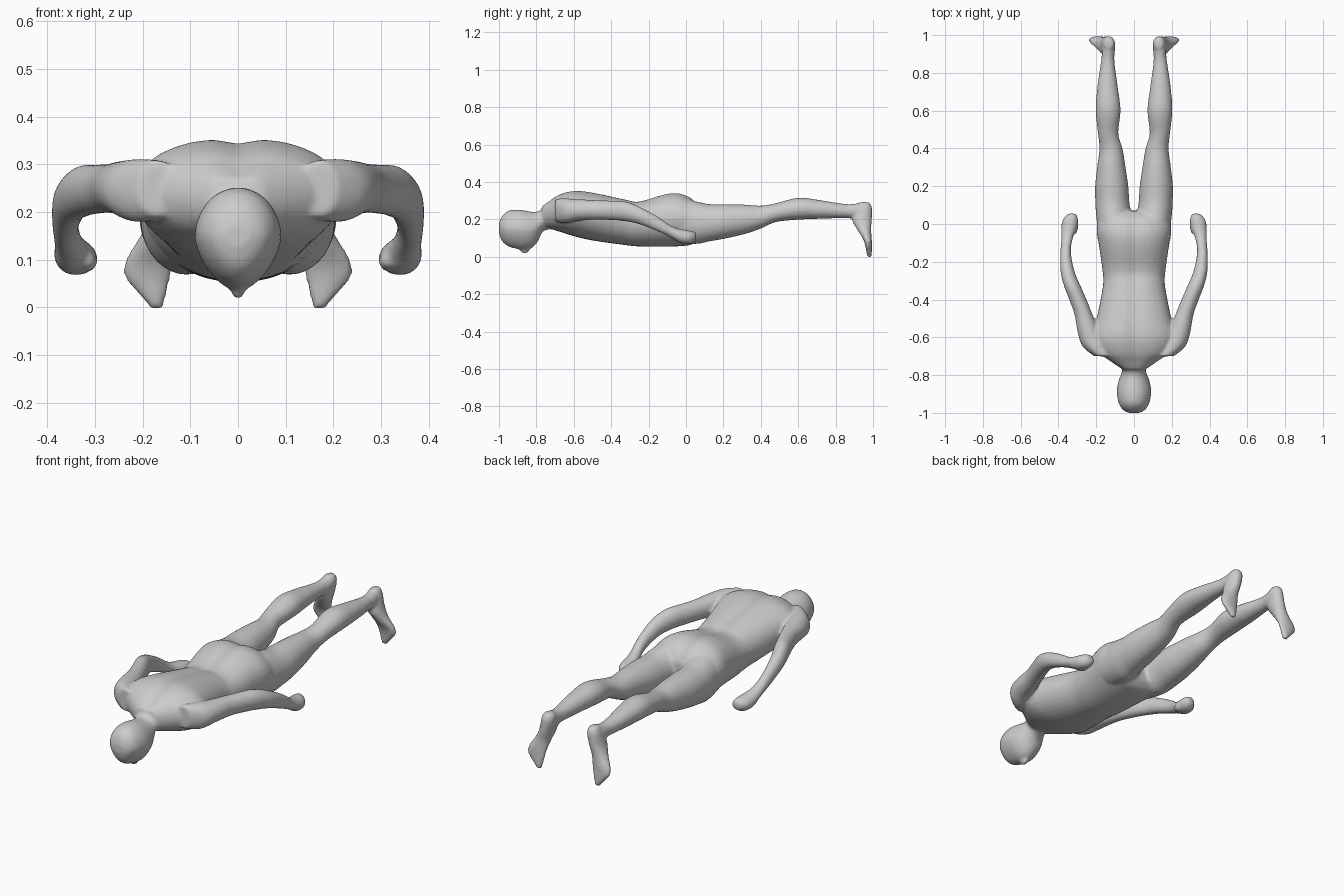
import bpy, bmesh, math
from mathutils import Matrix

SEG = 32
bm = bmesh.new()


def spline(rows, steps=4):
    """Catmull-Rom interpolation of section rows."""
    out = []
    for i in range(len(rows) - 1):
        p0, p1, p2 = rows[max(i - 1, 0)], rows[i], rows[i + 1]
        p3 = rows[min(i + 2, len(rows) - 1)]
        for s in range(steps):
            t = s / steps
            out.append([0.5 * (2 * b + (c - a) * t + (2 * a - 5 * b + 4 * c - d) * t * t
                               + (3 * b - a - 3 * c + d) * t ** 3)
                        for a, b, c, d in zip(p0, p1, p2, p3)])
    return out + [list(rows[-1])]


def loft(rows, side=1, upright=False, power=2.0, groove=0.0, taper=0.0):
    """Rows: along, centre x, low, high, half width. Sections stack on y, or on z if upright."""
    rings = []
    for along, cx, lo, hi, hw in spline(rows):
        ring = []
        for k in range(SEG):
            a = 2 * math.pi * k / SEG
            c, s = math.cos(a), math.sin(a)
            u = math.copysign(abs(c) ** (2 / power), c) * hw
            v = math.copysign(abs(s) ** (2 / power), s)
            u *= 1 + taper * min(v, 0)
            w = (lo + hi) / 2 + v * (hi - lo) / 2
            if s > 0:
                w -= groove * math.exp(-(u / 0.035) ** 2)
            x = side * (cx + u)
            ring.append(bm.verts.new((x, w, along) if upright else (x, along, w)))
        rings.append(ring)
    for a, b in zip(rings, rings[1:]):
        for k in range(SEG):
            n = (k + 1) % SEG
            bm.faces.new((a[k], a[n], b[n], b[k]))
    bm.faces.new(rings[0])
    bm.faces.new(rings[-1])


def blob(loc, size):
    bmesh.ops.create_uvsphere(bm, u_segments=20, v_segments=12, radius=1,
                              matrix=Matrix.Translation(loc) @ Matrix.Diagonal((*size, 1)))


# torso with spine groove
loft([(-.77, 0, .16, .28, .06), (-.73, 0, .15, .305, .12), (-.68, 0, .135, .335, .185),
      (-.60, 0, .11, .355, .22), (-.50, 0, .087, .347, .198), (-.33, 0, .063, .312, .165),
      (-.25, 0, .055, .300, .167), (-.12, 0, .053, .337, .185), (-.04, 0, .056, .343, .198),
      (.03, 0, .065, .315, .193), (.07, 0, .10, .26, .17)],
     power=2.3, groove=.012, taper=.12)

# head and neck
loft([(-1.0, 0, .125, .175, .028), (-.985, 0, .085, .215, .058), (-.95, 0, .055, .246, .081),
      (-.90, 0, .041, .252, .091), (-.86, 0, .036, .247, .089), (-.82, 0, .050, .240, .079),
      (-.79, 0, .085, .243, .067), (-.765, 0, .135, .260, .064), (-.71, 0, .15, .30, .078),
      (-.66, 0, .16, .31, .08)], taper=.22)

# nose
blob((0, -.862, .037), (.014, .027, .021))

for side in (-1, 1):
    # leg
    loft([(-.05, .100, .08, .32, .088), (.05, .108, .068, .297, .093), (.12, .115, .081, .282, .090),
          (.20, .118, .095, .281, .088), (.31, .120, .120, .279, .074), (.40, .122, .150, .273, .061),
          (.48, .137, .185, .286, .054), (.60, .137, .198, .315, .066), (.72, .140, .203, .302, .055),
          (.82, .140, .206, .286, .041), (.88, .138, .206, .281, .034), (.93, .135, .200, .287, .035),
          (.975, .132, .210, .280, .028)], side)
    # foot, hanging down and turned out
    loft([(.292, .133, .930, .980, .020), (.265, .133, .908, .994, .034), (.20, .145, .888, .994, .038),
          (.15, .164, .912, .990, .041), (.10, .185, .944, .993, .051), (.065, .190, .957, .994, .049),
          (.03, .180, .963, .994, .031), (-.003, .170, .970, .992, .013)], side, upright=True)
    # arm and closed hand
    loft([(-.70, .165, .19, .31, .045), (-.65, .205, .178, .312, .066), (-.58, .237, .192, .308, .060),
          (-.48, .267, .198, .302, .048), (-.40, .297, .196, .300, .046), (-.33, .326, .190, .297, .044),
          (-.25, .352, .174, .268, .037), (-.15, .362, .135, .214, .028), (-.08, .355, .102, .166, .030),
          (-.03, .345, .073, .148, .041), (.02, .337, .068, .140, .042), (.055, .328, .085, .130, .022)],
         side)
    # thumb
    blob((side * .315, -.015, .097), (.02, .04, .022))

bmesh.ops.recalc_face_normals(bm, faces=bm.faces)
mesh = bpy.data.meshes.new("body")
bm.to_mesh(mesh)
bm.free()
body = bpy.data.objects.new("body", mesh)
bpy.context.collection.objects.link(body)

# fuse the overlapping parts into one soft skin
fuse = body.modifiers.new("fuse", 'REMESH')
fuse.mode = 'VOXEL'
fuse.voxel_size = 0.008
fuse.use_smooth_shade = True
soften = body.modifiers.new("soften", 'SMOOTH')
soften.factor = 0.5
soften.iterations = 6
